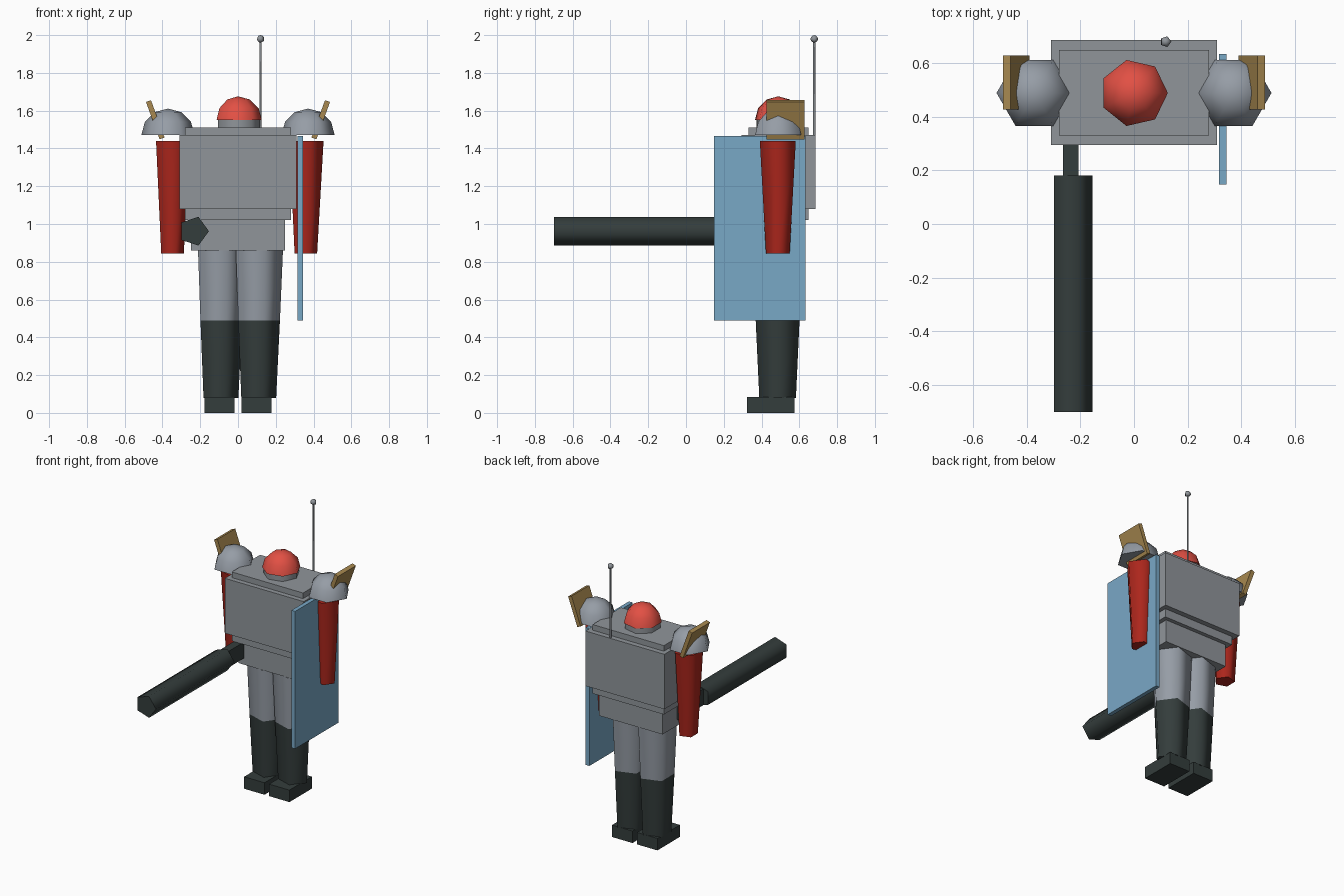
import bpy, bmesh, math
from mathutils import Matrix

cube = bpy.data.objects.get("Cube")
if cube:
    bpy.data.objects.remove(cube, do_unlink=True)


def material(name, *srgb):
    linear = [((c / 255 + 0.055) / 1.055) ** 2.4 for c in srgb] + [1]
    m = bpy.data.materials.new(name)
    m.use_nodes = True
    m.diffuse_color = linear
    m.node_tree.nodes["Principled BSDF"].inputs["Base Color"].default_value = linear
    return m


body_grey = material("body grey", 144, 149, 154)
armour_grey = material("armour grey", 150, 157, 166)
dark = material("dark metal", 52, 61, 60)
dark_red = material("dark red", 172, 38, 28)
bright_red = material("bright red", 226, 80, 68)
blue = material("shield blue", 121, 168, 198)
gold = material("gold", 168, 137, 80)

DEPTH = 0.488  # y of the body's middle


def finish(name, bm, mat):
    bmesh.ops.recalc_face_normals(bm, faces=bm.faces)
    mesh = bpy.data.meshes.new(name)
    bm.to_mesh(mesh)
    bm.free()
    mesh.materials.append(mat)
    obj = bpy.data.objects.new(name, mesh)
    bpy.context.collection.objects.link(obj)
    return obj


def box(name, mat, xs, ys, zs):
    bm = bmesh.new()
    size = [hi - lo for lo, hi in (xs, ys, zs)]
    mid = [(hi + lo) / 2 for lo, hi in (xs, ys, zs)]
    bmesh.ops.create_cube(bm, size=1, matrix=Matrix.Translation(mid) @ Matrix.Diagonal((*size, 1)))
    return finish(name, bm, mat)


def lathe(name, mat, centre, profile, sides, along_y=False):
    """Smooth-sided prism through (radius, height) rings, first corner toward +x, flat ends."""
    bm = bmesh.new()
    rings = []
    for radius, height in profile:
        ring = []
        for i in range(sides if radius else 1):
            a = math.tau * i / sides
            u, v = radius * math.cos(a), radius * math.sin(a)
            offset = (u, height, v) if along_y else (u, v, height)
            ring.append(bm.verts.new([c + o for c, o in zip(centre, offset)]))
        rings.append(ring)
    for low, high in zip(rings, rings[1:]):
        for i in range(sides):
            j = (i + 1) % sides
            corners = [low[i % len(low)], low[j % len(low)], high[j % len(high)], high[i % len(high)]]
            bm.faces.new(list(dict.fromkeys(corners))).smooth = True
    for ring in (rings[0], rings[-1]):
        if len(ring) > 1:
            bm.faces.new(ring)
    return finish(name, bm, mat)


def arc(radius, start):
    """Quarter or half circle profile in steps of thirty degrees, up to the pole."""
    steps = [(radius * math.cos(math.radians(d)), radius * math.sin(math.radians(d)))
             for d in range(start, 90, 30)]
    return steps + [(0, radius)]


# Torso
box("chest", body_grey, (-0.31, 0.31), (0.295, 0.685), (1.08, 1.47))
box("torso_core", body_grey, (-0.28, 0.28), (0.33, 0.648), (1.02, 1.51))
box("pelvis", body_grey, (-0.25, 0.25), (0.36, 0.62), (0.86, 1.02))

# Head
lathe("neck", body_grey, (0, DEPTH, 0), [(0.117, 1.51), (0.117, 1.55)], 7)
lathe("helmet", bright_red, (0, DEPTH, 1.55), arc(0.126, 0), 7)

# Limbs and shoulders
for side, s in (("left", 1), ("right", -1)):
    hip = (0.1 * s, DEPTH - 0.003, 0)
    lathe(side + "_thigh", armour_grey, hip, [(0.122, 0.49), (0.138, 0.86)], 5)
    lathe(side + "_boot", dark, hip, [(0.102, 0.08), (0.122, 0.49)], 5)
    box(side + "_foot", dark, (0.098 * s - 0.08, 0.098 * s + 0.08), (0.323, 0.575), (0, 0.085))
    lathe(side + "_arm", dark_red, (0.353 * s, DEPTH - 0.002, 0), [(0.066, 0.845), (0.1, 1.44)], 5)
    lathe(side + "_shoulder", armour_grey, (0.371 * s, DEPTH, 1.47), arc(0.141, 0), 6)
    fin = box(side + "_shoulder_fin", gold, (-0.014, 0.014), (-0.1, 0.1), (-0.105, 0.105))
    fin.location = (0.438 * s, 0.527, 1.552)
    fin.rotation_euler.y = math.radians(20) * s

# Shield on the left arm
box("shield", blue, (0.316, 0.345), (0.148, 0.633), (0.49, 1.466))

# Gun at the right hip
lathe("gun_barrel", dark, (-0.234, 0, 0.962), [(0.08, -0.70), (0.08, 0.18)], 5, along_y=True)
box("gun_stock", dark, (-0.264, -0.206), (0.18, 0.46), (0.905, 1.02))

# Antenna on the back of the chest
lathe("antenna_rod", body_grey, (0.118, 0.679, 0), [(0.006, 1.44), (0.006, 1.98)], 5)
ball = [(0, -0.021)] + arc(0.021, -30)
lathe("antenna_tip", body_grey, (0.118, 0.679, 1.979), ball, 5)
